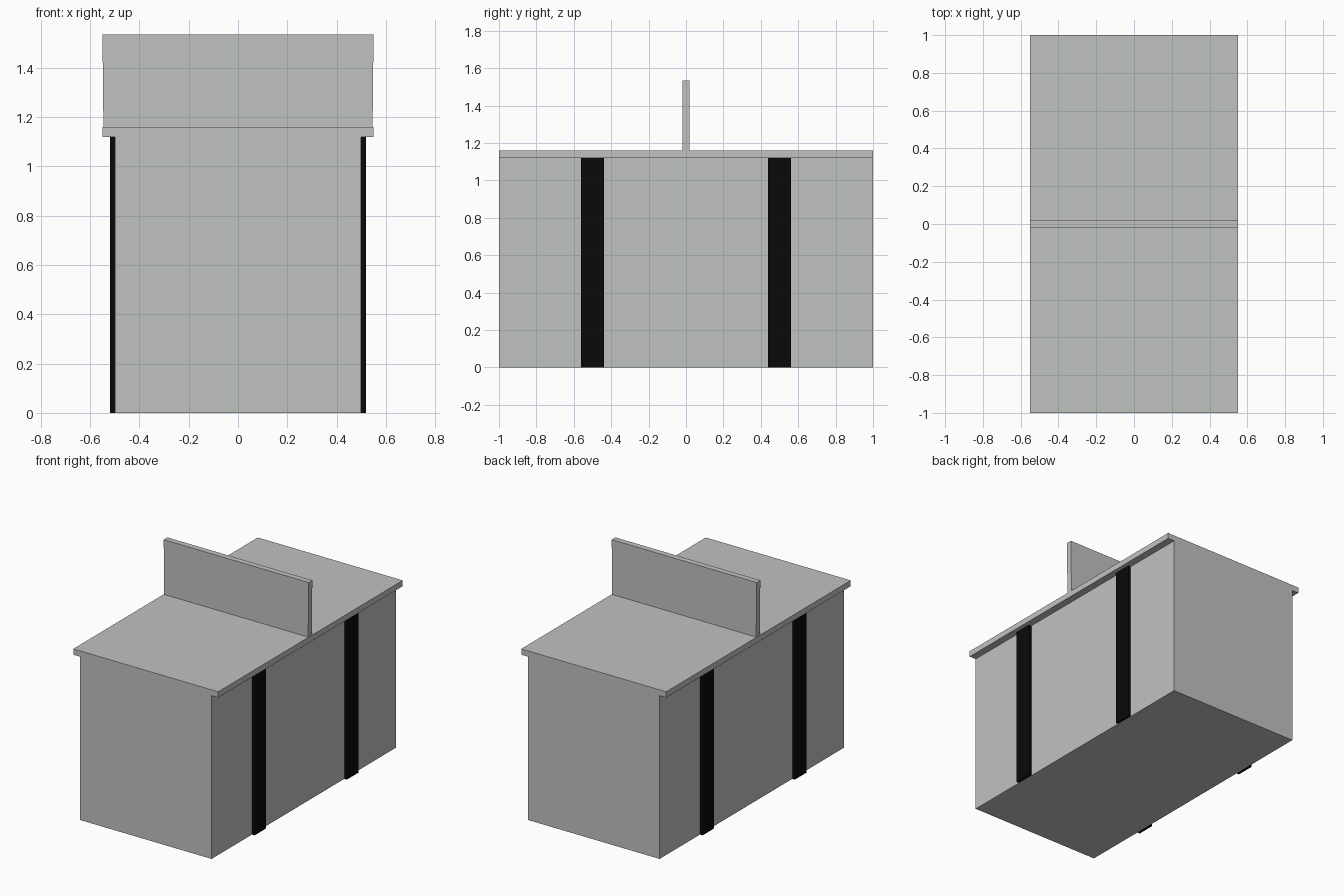
import bpy
import bmesh

old = bpy.data.objects.get("Cube")
if old:
    bpy.data.objects.remove(old, do_unlink=True)


def material(name, colour):
    mat = bpy.data.materials.new(name)
    mat.use_nodes = True
    mat.diffuse_color = colour
    mat.node_tree.nodes["Principled BSDF"].inputs["Base Color"].default_value = colour
    return mat


def box(name, low, high, mat, base_scale=1.0):
    """Box between two corners; base_scale narrows the lower edge in x."""
    bm = bmesh.new()
    bmesh.ops.create_cube(bm, size=1)
    for v in bm.verts:
        narrow = base_scale if v.co.z < 0 else 1.0
        v.co = [a + (c + 0.5) * (b - a) for a, b, c in zip(low, high, v.co)]
        v.co.x *= narrow
    mesh = bpy.data.meshes.new(name)
    bm.to_mesh(mesh)
    bm.free()
    mesh.materials.append(mat)
    obj = bpy.data.objects.new(name, mesh)
    bpy.context.collection.objects.link(obj)
    return obj


grey = material("light_grey", (0.53, 0.54, 0.53, 1))
black = material("black", (0.003, 0.003, 0.003, 1))

body_top, slab_top, panel_top = 1.12, 1.16, 1.535

# Solid base, overhanging top and slightly flared divider panel
box("base_cabinet", (-0.5, -1, 0), (0.5, 1, body_top), grey)
box("table_top", (-0.55, -1, body_top), (0.55, 1, slab_top), grey)
box("divider_panel", (-0.55, -0.02, slab_top), (0.55, 0.02, panel_top), grey, 0.993)

# Two upright strips on each long side
for side, x in (("left", 0.51), ("right", -0.51)):
    for end, y in (("front", -0.5), ("back", 0.5)):
        box(f"{side}_{end}_strip", (x - 0.01, y - 0.062, 0),
            (x + 0.01, y + 0.062, body_top), black)
